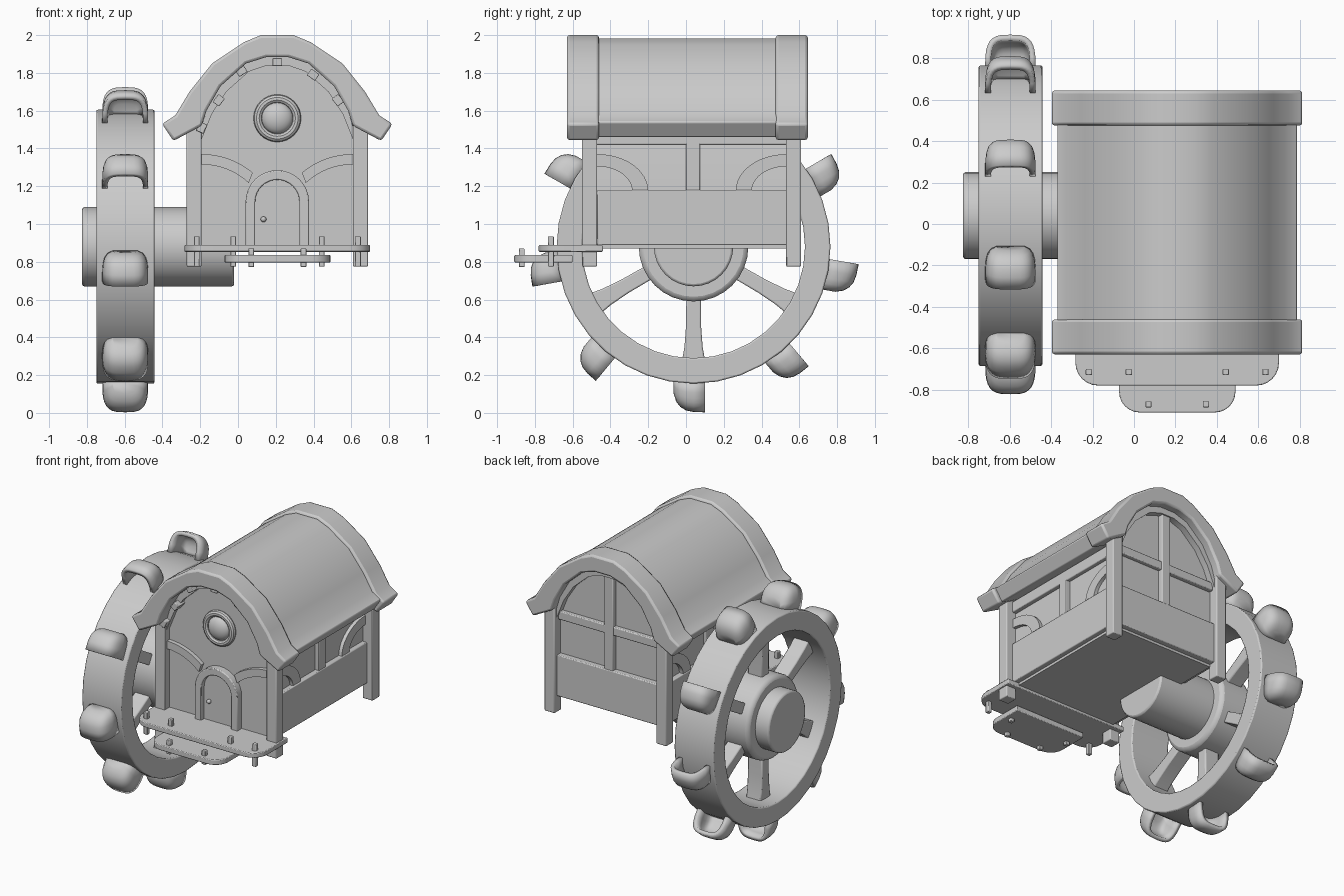
import bpy, bmesh
from math import sin, cos, pi, radians
from mathutils import Matrix

if "Cube" in bpy.data.objects:
    bpy.data.objects.remove(bpy.data.objects["Cube"])

CX = 0.208             # cabin centre line
WX, WY, WZ = -0.597, 0.04, 0.88   # wheel centre


def finish(bm, name, bevel=0.0):
    bmesh.ops.recalc_face_normals(bm, faces=bm.faces)
    me = bpy.data.meshes.new(name)
    bm.to_mesh(me)
    bm.free()
    ob = bpy.data.objects.new(name, me)
    bpy.context.collection.objects.link(ob)
    if bevel:
        m = ob.modifiers.new("bevel", 'BEVEL')
        m.width, m.segments, m.limit_method, m.angle_limit = bevel, 2, 'ANGLE', radians(40)
    return ob


def prism(name, pts, axis, lo, hi, bevel=0.0):
    """Extrude a closed 2D outline along an axis."""
    place = {'X': lambda p, h: (h, p[0], p[1]),
             'Y': lambda p, h: (p[0], h, p[1]),
             'Z': lambda p, h: (p[0], p[1], h)}[axis]
    bm = bmesh.new()
    a = [bm.verts.new(place(p, lo)) for p in pts]
    b = [bm.verts.new(place(p, hi)) for p in pts]
    bm.faces.new(a)
    bm.faces.new(b[::-1])
    for i in range(len(pts)):
        j = (i + 1) % len(pts)
        bm.faces.new((a[i], a[j], b[j], b[i]))
    return finish(bm, name, bevel)


def box(name, x0, x1, y0, y1, z0, z1, bevel=0.006):
    return prism(name, [(x0, y0), (x1, y0), (x1, y1), (x0, y1)], 'Z', z0, z1, bevel)


def arc(cx, cy, rx, ry, a0, a1, n=12):
    return [(cx + rx * cos(radians(a0 + (a1 - a0) * i / n)),
             cy + ry * sin(radians(a0 + (a1 - a0) * i / n))) for i in range(n + 1)]


def circle(cx, cy, r, n=32):
    return arc(cx, cy, r, r, 0, 360, n)[:-1]


def both(half):
    """Mirror a half profile (offset, z) around the cabin centre line."""
    return [(CX - o, z) for o, z in half] + [(CX + o, z) for o, z in half[::-1]]


# ---- water wheel: rim, hub, axle, spokes ----
bm = bmesh.new()
N = 36
rings = []
for i in range(N):
    a = 2 * pi * i / N
    rings.append([bm.verts.new((x, WY + r * cos(a), WZ + r * sin(a)))
                  for x, r in ((-0.75, 0.59), (-0.75, 0.725), (-0.442, 0.725), (-0.442, 0.59))])
for i in range(N):
    p, q = rings[i], rings[(i + 1) % N]
    for k in range(4):
        bm.faces.new((p[k], p[(k + 1) % 4], q[(k + 1) % 4], q[k]))
finish(bm, "wheel_rim", 0.008)
prism("wheel_hub", circle(WY, WZ, 0.29), 'X', -0.72, -0.47, 0.025)
prism("wheel_axle", circle(WY, WZ, 0.21), 'X', -0.825, -0.02, 0.012)
for k in range(6):
    a = radians(30 + 60 * k)
    half = [(0.26, 0.038), (0.42, 0.04), (0.53, 0.048), (0.61, 0.062)]
    pts = [(r, w) for r, w in half] + [(r, -w) for r, w in half[::-1]]
    prism("wheel_spoke", [(WY + r * cos(a) - w * sin(a), WZ + r * sin(a) + w * cos(a))
                          for r, w in pts], 'X', -0.655, -0.54, 0.008)

# ---- scoop buckets: hollow half domes around the rim ----
bm = bmesh.new()
rows = []
for t, sx, sr in ((0.06, 1, 1), (0.0, 1, 0.99), (-0.04, 0.97, 0.94), (-0.07, 0.9, 0.83),
                  (-0.092, 0.77, 0.66), (-0.105, 0.55, 0.42)):
    row = []
    for i in range(17):
        a = pi * i / 16
        c, s = cos(a), max(sin(a), 0)
        x = 0.122 * sx * abs(c) ** 0.6 * (1 if c > 0 else -1)
        row.append(bm.verts.new((x, -t, 0.71 + 0.167 * sr * s ** 0.6)))
    rows.append(row)
for p, q in zip(rows, rows[1:]):
    for i in range(16):
        bm.faces.new((p[i], p[i + 1], q[i + 1], q[i]))
bm.faces.new(rows[-1])
bucket = finish(bm, "wheel_bucket")
m = bucket.modifiers.new("shell", 'SOLIDIFY')
m.thickness, m.offset = 0.028, -1
for k in range(9):
    ob = bucket
    if k:
        ob = bucket.copy()
        bpy.context.collection.objects.link(ob)
    ob.location = (WX, WY, WZ)
    ob.rotation_euler.x = radians(180 + 40 * k)

# ---- roof: curved shell with thicker end bands ----
outer = [(0.61, 1.53), (0.54, 1.575), (0.465, 1.70), (0.345, 1.85), (0.176, 1.963), (0.086, 2.0)]
inner = [(0.55, 1.44), (0.40, 1.52), (0.375, 1.60), (0.30, 1.73), (0.165, 1.85), (0.06, 1.883)]
band = both(outer) + both(inner)[::-1]
for nm, y0, y1 in (("front", -0.63, -0.46), ("back", 0.475, 0.645)):
    prism("roof_band_" + nm, band, 'Y', y0, y1, 0.014)
prism("roof_shell", [(CX + (x - CX) * 0.955, 1.983 - (2 - z) * 0.94) for x, z in band],
      'Y', -0.47, 0.485, 0.01)

# ---- cabin body, floor skirt, corner posts ----
wall = [(0.40, 0.87)] + inner[1:]
prism("cabin_walls", both(wall), 'Y', -0.495, 0.54)
box("lower_panels", CX - 0.435, CX + 0.435, -0.47, 0.58, 0.888, 1.18)
for s in (-1, 1):
    x = CX + s * 0.44
    for y in (-0.51, 0.57):
        box("corner_post", x - 0.04, x + 0.04, y - 0.04, y + 0.04, 0.775, 1.55)

# ---- gable trims and front blocks ----
trim_in = [(0.40, 1.45), (0.345, 1.585), (0.27, 1.70), (0.15, 1.807), (0.055, 1.84)]
trim = both([(0.42, 1.45)] + inner[2:]) + both(trim_in)[::-1]
prism("front_gable_trim", trim, 'Y', -0.53, -0.48)
prism("back_gable_trim", trim, 'Y', 0.53, 0.585)
for off, z, ang in ((0, 1.857, 0), (0.19, 1.79, 35), (-0.19, 1.81, -32), (0.32, 1.655, 53),
                    (-0.31, 1.655, -53), (-0.40, 1.51, -65)):
    b = box("gable_block", -0.026, 0.026, -0.04, 0.04, -0.021, 0.021, 0.004)
    b.location = (CX + off, -0.53, z)
    b.rotation_euler.y = radians(ang)

# ---- side timber: centre post, top rail, curved braces ----
for s in (-1, 1):
    x0, x1 = sorted((CX + s * 0.38, CX + s * 0.43))
    box("side_centre_post", x0, x1, 0.0, 0.075, 1.17, 1.5)
    box("side_top_rail", x0, x1, -0.48, 0.54, 1.42, 1.5)
    for y, a0, a1 in ((-0.47, 0, 90), (0.533, 180, 90)):
        pts = arc(y, 1.175, 0.27, 0.195, a0, a1) + arc(y, 1.175, 0.185, 0.13, a1, a0)
        prism("side_brace", pts, 'X', x0, x1 - 0.005 if s > 0 else x1)

# ---- back timber ----
box("back_centre_post", CX - 0.035, CX + 0.035, 0.53, 0.575, 1.17, 1.86)
box("back_cross_rail", CX - 0.40, CX + 0.40, 0.53, 0.57, 1.43, 1.49)

# ---- front: door, braces, round window ----
frame = ([(CX - 0.168, 0.86)] + arc(CX, 1.117, 0.168, 0.168, 180, 0, 16) + [(CX + 0.168, 0.86)] +
         [(CX + 0.117, 0.86)] + arc(CX, 1.117, 0.117, 0.117, 0, 180, 16) + [(CX - 0.117, 0.86)])
prism("door_frame", frame, 'Y', -0.545, -0.48, 0.006)
prism("door", [(CX - 0.12, 0.86)] + arc(CX, 1.117, 0.12, 0.12, 180, 0, 16) + [(CX + 0.12, 0.86)],
      'Y', -0.51, -0.48)
for s in (-1, 1):
    pts = arc(-0.4, 0.95, 0.42, 0.42, 90, 50) + arc(-0.4, 0.95, 0.365, 0.365, 47, 90)
    prism("front_brace", [(CX - s * x, z) for x, z in pts], 'Y', -0.525, -0.48)


def ball(name, x, y, z, r, flat=1.0):
    bm = bmesh.new()
    bmesh.ops.create_uvsphere(bm, u_segments=24, v_segments=12, radius=r)
    bmesh.ops.rotate(bm, verts=bm.verts, matrix=Matrix.Rotation(pi / 2, 3, 'X'))
    bmesh.ops.scale(bm, verts=bm.verts, vec=(1, flat, 1))
    ob = finish(bm, name)
    ob.location = (x, y, z)


ball("door_knob", 0.135, -0.52, 1.025, 0.015)
ball("window_glass", CX, -0.50, 1.56, 0.085, 0.6)
bpy.ops.mesh.primitive_torus_add(location=(CX, -0.505, 1.56), rotation=(pi / 2, 0, 0),
                                 major_radius=0.103, minor_radius=0.023,
                                 major_segments=32, minor_segments=10)
bpy.context.object.name = "window_ring"


# ---- porch and step: planks with rounded front corners, and pegs ----
def plank(name, x0, x1, y0, y1, r, z0, z1):
    pts = ([(x0, y1)] + arc(x0 + r, y0 + r, r, r, 180, 270, 6) +
           arc(x1 - r, y0 + r, r, r, 270, 360, 6) + [(x1, y1)])
    prism(name, pts, 'Z', z0, z1, 0.005)


plank("porch", -0.283, 0.70, -0.78, -0.44, 0.11, 0.853, 0.888)
plank("porch_step", -0.072, 0.49, -0.91, -0.60, 0.10, 0.797, 0.835)
for x in (-0.218, -0.025, 0.443, 0.635):
    box("porch_peg", x - 0.015, x + 0.015, -0.73, -0.70, 0.775, 0.935, 0.004)
for x in (0.07, 0.347):
    box("step_peg", x - 0.015, x + 0.015, -0.885, -0.855, 0.772, 0.87, 0.004)

# ---- smooth shading with sharp edges kept ----
bpy.ops.object.select_all(action='SELECT')
bpy.ops.object.shade_smooth_by_angle(angle=radians(35))
